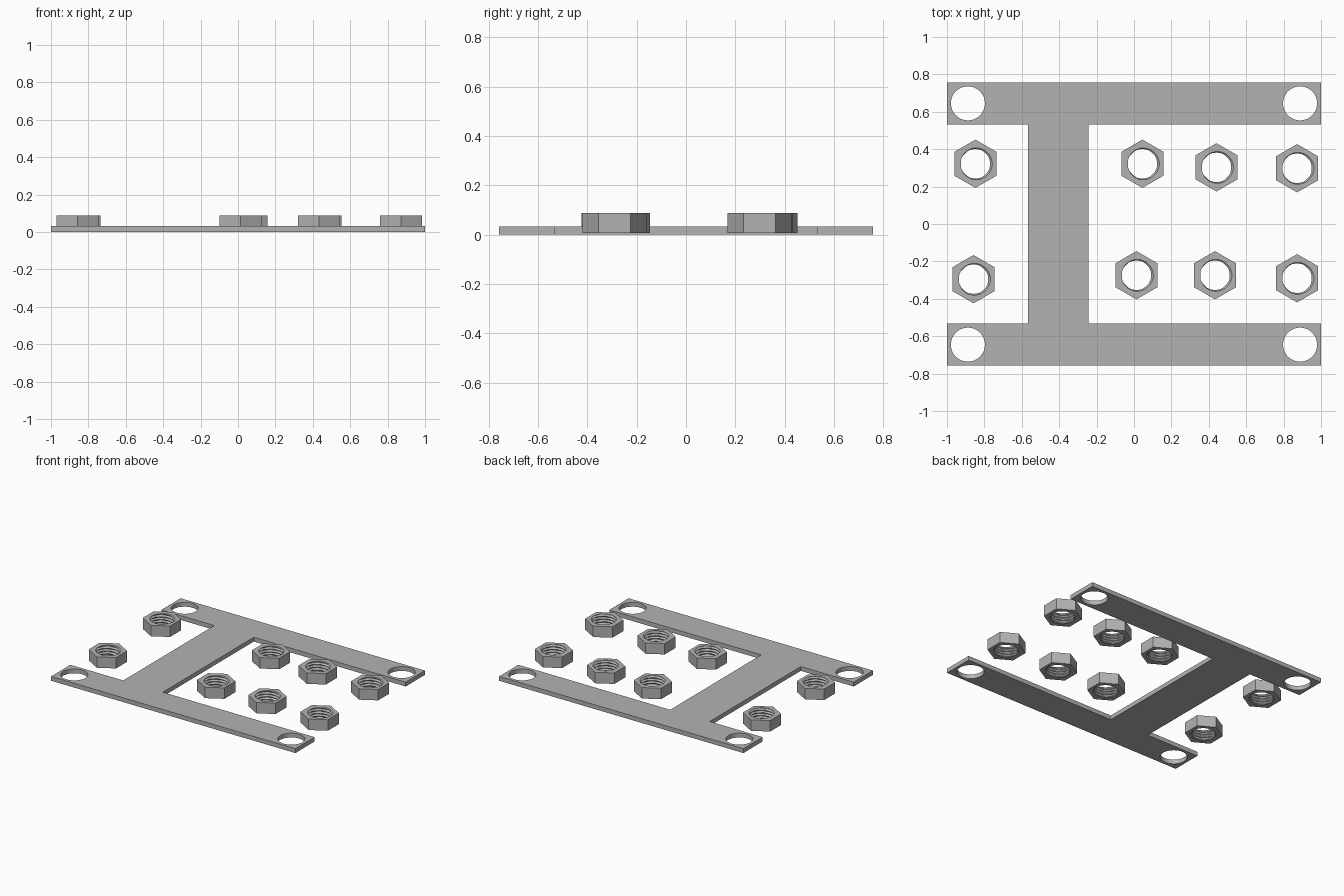
import bpy, bmesh
from math import pi, sin, cos

cube = bpy.data.objects.get("Cube")
if cube:
    bpy.data.objects.remove(cube, do_unlink=True)

steel = bpy.data.materials.new("plain grey steel")
steel.use_nodes = True
GREY = (0.45, 0.45, 0.45, 1)
steel.diffuse_color = GREY
steel.node_tree.nodes["Principled BSDF"].inputs["Base Color"].default_value = GREY


def ring(radius, count, x=0, y=0, start=0):
    steps = [start + 2 * pi * i / count for i in range(count)]
    return [(x + radius * cos(a), y + radius * sin(a)) for a in steps]


def loop(bm, points, z):
    """Closed loop of edges at one height."""
    verts = [bm.verts.new((x, y, z)) for x, y in points]
    return verts, [bm.edges.new((verts[i - 1], verts[i])) for i in range(len(verts))]


def skin(bm, low, high):
    """Band of quads between two loops of equal length."""
    for i in range(len(low)):
        bm.faces.new((low[i - 1], low[i], high[i], high[i - 1]))


def finish(bm, name):
    bmesh.ops.recalc_face_normals(bm, faces=bm.faces[:])
    mesh = bpy.data.meshes.new(name)
    bm.to_mesh(mesh)
    bm.free()
    mesh.materials.append(steel)
    return mesh


def place(mesh, name, location=(0, 0, 0)):
    obj = bpy.data.objects.new(name, mesh)
    obj.location = location
    bpy.context.collection.objects.link(obj)


# Mounting plate: two arms joined by an off-centre web, hole at each corner
THICK, OUT, IN, WEB_L, WEB_R = 0.032, 0.757, 0.532, -0.567, -0.243
outline = [(-1, -OUT), (1, -OUT), (1, -IN), (WEB_R, -IN), (WEB_R, IN), (1, IN),
           (1, OUT), (-1, OUT), (-1, IN), (WEB_L, IN), (WEB_L, -IN), (-1, -IN)]
loops = [outline] + [ring(0.091, 48, 0.888 * sx, 0.645 * sy)
                     for sx in (-1, 1) for sy in (-1, 1)]
bm = bmesh.new()
bottom = [loop(bm, pts, 0) for pts in loops]
top = [loop(bm, pts, THICK) for pts in loops]
for level in (bottom, top):
    bmesh.ops.triangle_fill(bm, use_beauty=True, edges=[e for _, es in level for e in es])
for (low, _), (high, _) in zip(bottom, top):
    skin(bm, low, high)
place(finish(bm, "mounting_plate"), "mounting_plate")

# Hex nut with a helical thread cut into its bore
BASE, HEIGHT, TURNS, COLS, ROWS = 0.007, 0.081, 4, 48, 32
R_CREST, R_ROOT = 0.078, 0.091


def thread(row):
    points = []
    for i, (x, y) in enumerate(ring(1, COLS)):
        phase = (TURNS * row / ROWS - i / COLS) % 1
        r = R_CREST + (R_ROOT - R_CREST) * abs(2 * phase - 1)
        points.append((x * r, y * r))
    return points


bm = bmesh.new()
hexagon = ring(0.129, 6, start=pi / 2)
hex_low, hex_high = loop(bm, hexagon, 0), loop(bm, hexagon, HEIGHT)
skin(bm, hex_low[0], hex_high[0])
bore = [loop(bm, thread(k), HEIGHT * k / ROWS) for k in range(ROWS + 1)]
for a, b in zip(bore, bore[1:]):
    skin(bm, a[0], b[0])
for outer, inner in ((hex_low, bore[0]), (hex_high, bore[-1])):
    bmesh.ops.triangle_fill(bm, use_beauty=True, edges=outer[1] + inner[1])
nut = finish(bm, "hex_nut")

# Loose nuts laid out in a back and a front row
back_row = [(-0.848, 0.322), (0.045, 0.322), (0.441, 0.303), (0.872, 0.298)]
front_row = [(-0.858, -0.295), (0.013, -0.274), (0.433, -0.274), (0.872, -0.29)]
for side, spots in (("back", back_row), ("front", front_row)):
    for n, (x, y) in enumerate(spots, 1):
        place(nut, f"{side}_nut_{n}", (x, y, BASE))
